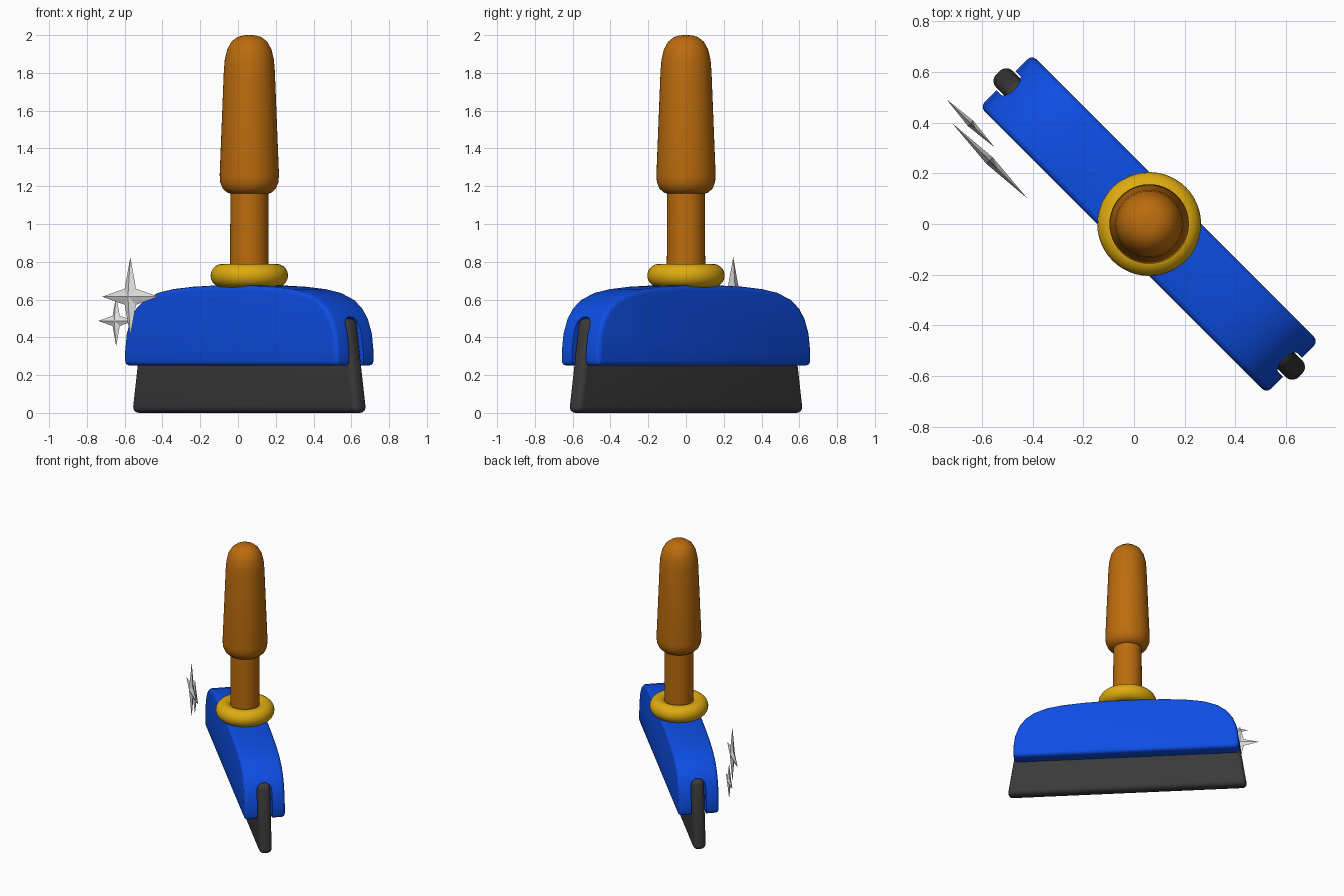
import bpy
import bmesh
import math
from mathutils import Matrix

cube = bpy.data.objects.get("Cube")
if cube:
    bpy.data.objects.remove(cube, do_unlink=True)

CENTRE_X = 0.06
# Everything is laid out along local x, then turned to the diagonal
PLACE = Matrix.Translation((CENTRE_X, 0, 0)) @ Matrix.Rotation(-math.pi / 4, 4, "Z")


def material(name, rgb):
    mat = bpy.data.materials.new(name)
    mat.use_nodes = True
    colour = (*rgb, 1)
    mat.diffuse_color = colour
    mat.node_tree.nodes["Principled BSDF"].inputs["Base Color"].default_value = colour
    return mat


BLUE = material("blue", (0.004, 0.075, 0.77))
WOOD = material("brown wood", (0.5, 0.15, 0.004))
YELLOW = material("yellow", (0.73, 0.41, 0.005))
RUBBER = material("dark rubber", (0.042, 0.042, 0.042))
SILVER = material("pale silver", (0.8, 0.8, 0.8))


def finish(name, bm, mat):
    bmesh.ops.recalc_face_normals(bm, faces=bm.faces)
    mesh = bpy.data.meshes.new(name)
    bm.to_mesh(mesh)
    bm.free()
    obj = bpy.data.objects.new(name, mesh)
    bpy.context.collection.objects.link(obj)
    mesh.materials.append(mat)
    obj.matrix_world = PLACE
    return obj


def select(obj):
    bpy.ops.object.select_all(action="DESELECT")
    obj.select_set(True)
    bpy.context.view_layer.objects.active = obj


def smooth(obj, degrees=40):
    select(obj)
    bpy.ops.object.shade_smooth_by_angle(angle=math.radians(degrees))


def slab(name, half_profile, depth, mat, axis="Y"):
    """Mirror a half profile (side, z) and extrude it along the given axis."""
    outline = half_profile + [(-s, z) for s, z in reversed(half_profile)]
    bm = bmesh.new()

    def point(s, z, d):
        return (s, d, z) if axis == "Y" else (d, s, z)

    verts = [bm.verts.new(point(s, z, -depth / 2)) for s, z in outline]
    face = bm.faces.new(verts)
    result = bmesh.ops.extrude_face_region(bm, geom=[face])
    moved = [v for v in result["geom"] if isinstance(v, bmesh.types.BMVert)]
    bmesh.ops.translate(bm, verts=moved, vec=point(0, 0, depth))
    return finish(name, bm, mat)


def bevel(obj, width, segments):
    mod = obj.modifiers.new("bevel", "BEVEL")
    mod.width = width
    mod.segments = segments
    mod.limit_method = "ANGLE"
    mod.angle_limit = math.radians(40)
    select(obj)
    bpy.ops.object.modifier_apply(modifier=mod.name)


def lathe(name, profile, mat, steps=48):
    bm = bmesh.new()
    verts = [bm.verts.new((r, 0, z)) for r, z in profile]
    edges = [bm.edges.new(pair) for pair in zip(verts, verts[1:])]
    bmesh.ops.spin(bm, geom=verts + edges, axis=(0, 0, 1), cent=(0, 0, 0),
                   angle=math.tau, steps=steps)
    bmesh.ops.remove_doubles(bm, verts=bm.verts, dist=0.0005)
    obj = finish(name, bm, mat)
    smooth(obj)
    return obj


# Head block with a domed outline and a slot for the blade
head = slab("head_block", [
    (0.8, 0.25), (0.8, 0.33), (0.788, 0.42), (0.757, 0.5), (0.715, 0.555),
    (0.655, 0.6), (0.56, 0.636), (0.45, 0.655), (0.3, 0.668), (0.12, 0.675)],
    0.29, BLUE)
bevel(head, 0.025, 3)
slot_radius = 0.053
arch = [(slot_radius * math.cos(a), 0.457 + slot_radius * math.sin(a))
        for a in (math.pi / 2 * i / 6 for i in range(6))]
cutter = slab("slot_cutter", [(slot_radius, 0.1)] + arch, 2.0, BLUE, axis="X")
cutter.hide_render = True
cut = head.modifiers.new("slot", "BOOLEAN")
cut.operation = "DIFFERENCE"
cut.solver = "EXACT"
cut.object = cutter
select(head)
bpy.ops.object.modifier_apply(modifier=cut.name)
bpy.data.objects.remove(cutter, do_unlink=True)
smooth(head, 35)

# Rubber blade, narrowing towards the top
blade = slab("rubber_blade", [(0.85, 0.0), (0.772, 0.5)], 0.092, RUBBER)
bevel(blade, 0.035, 5)
smooth(blade)

# Collar ring
ring = [(0.143 + 0.062 * math.cos(a), 0.727 + 0.062 * math.sin(a))
        for a in (math.tau * i / 20 for i in range(21))]
lathe("collar_ring", ring, YELLOW)

# Handle stem and tapered grip
lathe("handle_stem", [(0, 0.62), (0.103, 0.62), (0.1, 1.2), (0, 1.2)], WOOD)
lathe("handle_grip", [
    (0, 1.155), (0.09, 1.157), (0.118, 1.167), (0.14, 1.187), (0.154, 1.22),
    (0.157, 1.26), (0.135, 1.81), (0.13, 1.87), (0.117, 1.925),
    (0.094, 1.966), (0.063, 1.99), (0.03, 1.999), (0, 2.0)], WOOD)


# Four-pointed sparkles floating beside the head
def sparkle(name, x, y, z, reach, inner, thickness):
    bm = bmesh.new()
    rim = []
    for i in range(8):
        r = inner if i % 2 else reach
        a = math.tau * i / 8
        rim.append(bm.verts.new((r * math.cos(a), 0, r * math.sin(a))))
    for side in (-1, 1):
        tip = bm.verts.new((0, side * thickness / 2, 0))
        for i in range(8):
            bm.faces.new((rim[i], rim[(i + 1) % 8], tip))
    obj = finish(name, bm, SILVER)
    obj.matrix_world = Matrix.Translation((x, y, z)) @ Matrix.Rotation(-math.pi / 4, 4, "Z")


sparkle("large_sparkle", -0.57, 0.25, 0.615, 0.21, 0.06, 0.036)
sparkle("small_sparkle", -0.645, 0.397, 0.487, 0.134, 0.038, 0.03)
